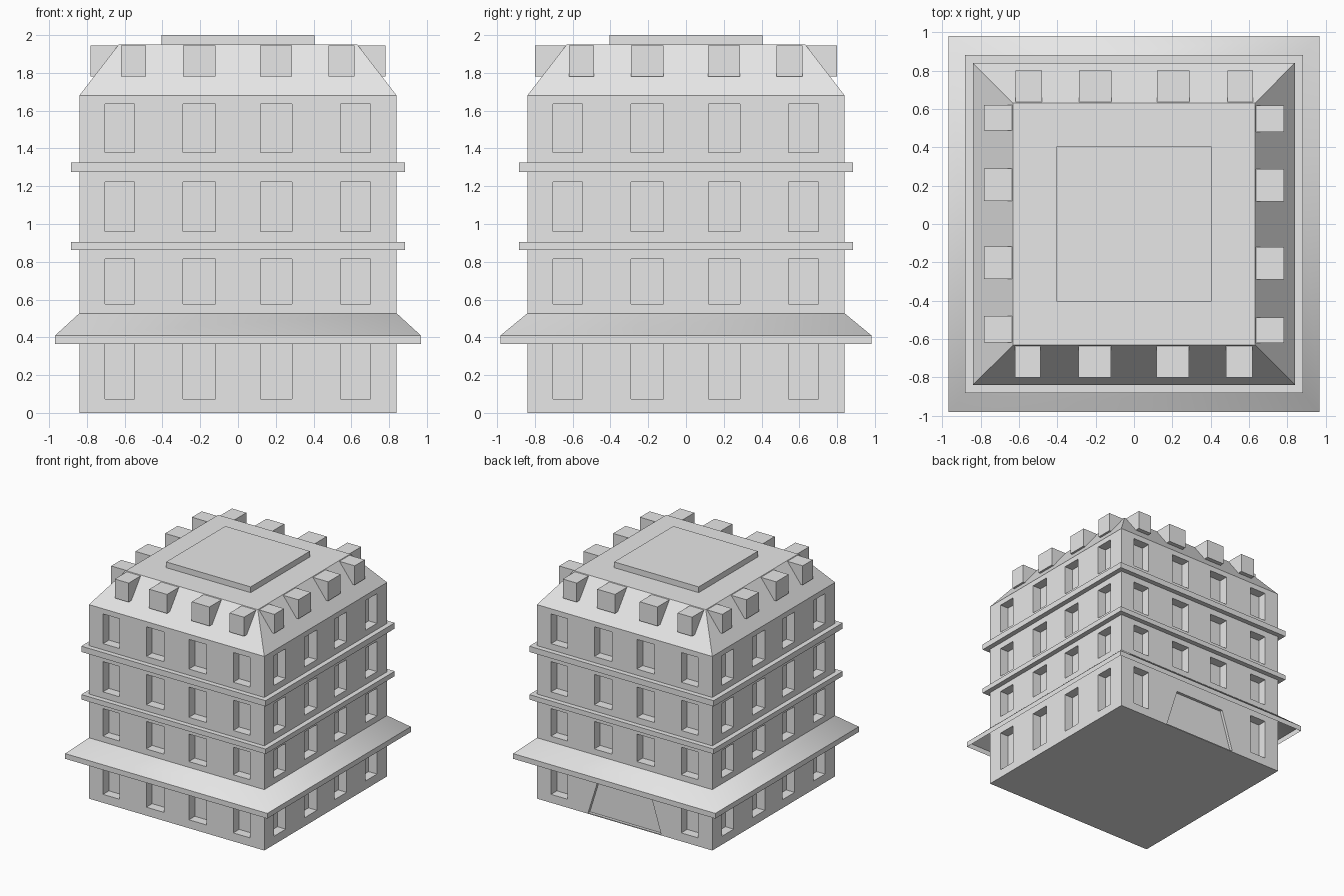
import bpy
import bmesh
from math import pi
from mathutils import Matrix, Vector

cube = bpy.data.objects.get("Cube")
if cube:
    bpy.data.objects.remove(cube, do_unlink=True)

stone = bpy.data.materials.new("pale_grey_stone")
stone.use_nodes = True
GREY = (0.8, 0.8, 0.8, 1)
stone.diffuse_color = GREY
stone.node_tree.nodes["Principled BSDF"].inputs["Base Color"].default_value = GREY

SIGNS = ((-1, -1), (1, -1), (1, 1), (-1, 1))
HALF = 0.84           # half width of the walls
EAVES, ROOF_TOP = 1.68, 1.95


def loft(bm, rings, caps=True):
    """Join rectangular rings (half x, half y, z) from bottom to top."""
    loops = [[bm.verts.new((sx * hx, sy * hy, z)) for sx, sy in SIGNS]
             for hx, hy, z in rings]
    for low, high in zip(loops, loops[1:]):
        for i in range(4):
            j = (i + 1) % 4
            bm.faces.new((low[i], low[j], high[j], high[i]))
    if caps:
        bm.faces.new(loops[0][::-1])
        bm.faces.new(loops[-1])


def box(bm, low, high, turn=Matrix()):
    """Axis-aligned box between two corners, then turned."""
    low, high = Vector(low), Vector(high)
    size = high - low
    place = turn @ Matrix.Translation((low + high) / 2) @ Matrix.Diagonal((*size, 1))
    return bmesh.ops.create_cube(bm, size=1, matrix=place)["verts"]


def finish(name, bm):
    bmesh.ops.recalc_face_normals(bm, faces=bm.faces)
    mesh = bpy.data.meshes.new(name)
    bm.to_mesh(mesh)
    bm.free()
    mesh.materials.append(stone)
    obj = bpy.data.objects.new(name, mesh)
    bpy.context.collection.objects.link(obj)
    return obj


def quarter(i):
    return Matrix.Rotation(i * pi / 2, 4, "Z")


# Walls with the mansard roof
bm = bmesh.new()
loft(bm, [(HALF, HALF, 0), (HALF, HALF, EAVES), (0.632, 0.632, ROOF_TOP)])
walls = finish("walls_and_roof", bm)

# Recesses for the windows on all sides, and the doorway at the back
WINDOW_SPANS = ((-0.705, -0.547), (-0.29, -0.12), (0.118, 0.287), (0.543, 0.702))
FLOORS = ((0.073, 0.42), (0.577, 0.815), (0.96, 1.222), (1.378, 1.635))
BACK = 2
bm = bmesh.new()
for side in range(4):
    for floor, (z0, z1) in enumerate(FLOORS):
        for bay, (x0, x1) in enumerate(WINDOW_SPANS):
            if side == BACK and floor == 0 and bay in (1, 2):
                continue
            box(bm, (x0, -HALF - 0.1, z0), (x1, -HALF + 0.08, z1), quarter(side))
door = box(bm, (-0.35, HALF - 0.025, 0.008), (0.35, HALF + 0.1, 0.355))
for v in door:
    if v.co.z > 0.2:
        v.co.x *= 0.69
cutter = finish("recess_cutter", bm)
cutter.hide_render = True

cut = walls.modifiers.new("recesses", "BOOLEAN")
cut.operation = "DIFFERENCE"
cut.solver = "EXACT"
cut.object = cutter
bpy.context.view_layer.objects.active = walls
bpy.ops.object.modifier_apply(modifier=cut.name)
bpy.data.objects.remove(cutter, do_unlink=True)

# Ledges between the upper floors
for name, z0, z1 in (("lower_ledge", 0.863, 0.906), ("upper_ledge", 1.275, 1.325)):
    bm = bmesh.new()
    loft(bm, [(0.883, 0.883, z0), (0.883, 0.883, z1)])
    finish(name, bm)

# Sloping canopy over the ground floor, open underneath, with soft hips
bm = bmesh.new()
loft(bm, [(0.968, 0.982, 0.365), (0.968, 0.982, 0.41), (HALF, HALF, 0.527)], caps=False)
for f in bm.faces:
    f.smooth = f.calc_center_median().z > 0.42
for e in bm.edges:
    e.smooth = max(v.co.z for v in e.verts) > 0.42
finish("canopy", bm)

# Box dormers around the roof
DORMER_SPANS = ((-0.62, -0.487), (-0.29, -0.12), (0.117, 0.287), (0.48, 0.618))
bm = bmesh.new()
for side in range(4):
    out = 0.8 if side in (0, BACK) else 0.782
    for x0, x1 in DORMER_SPANS:
        box(bm, (x0, -out, 1.78), (x1, -0.635, 1.945), quarter(side))
finish("dormers", bm)

# Raised slab on the flat roof
bm = bmesh.new()
loft(bm, [(0.405, 0.405, ROOF_TOP), (0.405, 0.405, 2.0)])
finish("roof_slab", bm)
